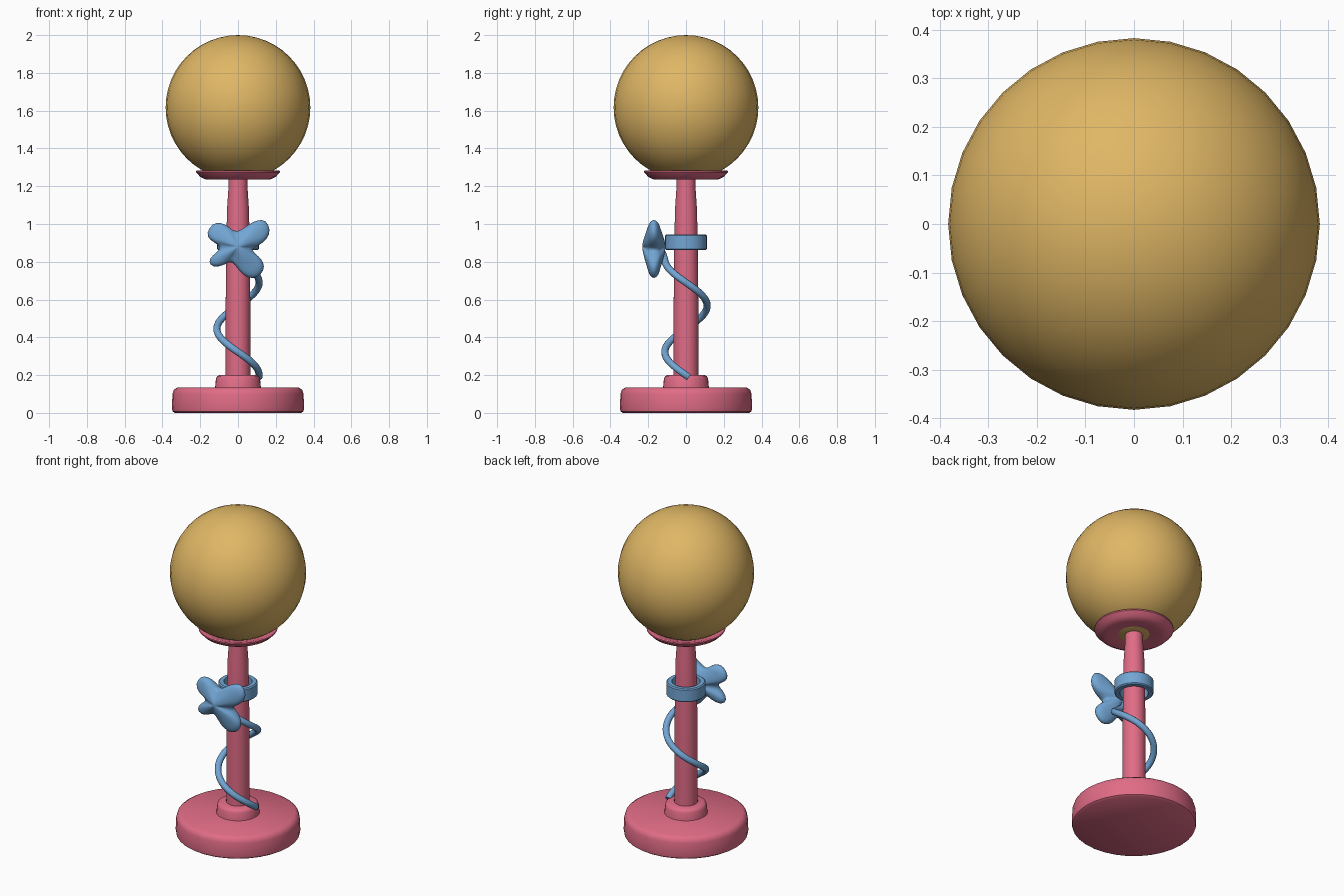
import bpy
import bmesh
from math import sin, cos, pi, radians

cube = bpy.data.objects.get("Cube")
if cube:
    bpy.data.objects.remove(cube, do_unlink=True)


def material(name, rgb):
    mat = bpy.data.materials.new(name)
    mat.use_nodes = True
    mat.diffuse_color = (*rgb, 1)
    bsdf = next(n for n in mat.node_tree.nodes if n.type == 'BSDF_PRINCIPLED')
    bsdf.inputs["Base Color"].default_value = (*rgb, 1)
    return mat


gold = material("gold", (0.74, 0.47, 0.13))
pink = material("pink", (0.75, 0.15, 0.24))
blue = material("blue", (0.17, 0.38, 0.66))


def select(obj):
    bpy.ops.object.select_all(action='DESELECT')
    obj.select_set(True)
    bpy.context.view_layer.objects.active = obj


def finish(name, bm, mat, angle=40):
    bmesh.ops.remove_doubles(bm, verts=bm.verts, dist=1e-5)
    bmesh.ops.recalc_face_normals(bm, faces=bm.faces)
    mesh = bpy.data.meshes.new(name)
    bm.to_mesh(mesh)
    bm.free()
    mesh.materials.append(mat)
    obj = bpy.data.objects.new(name, mesh)
    bpy.context.collection.objects.link(obj)
    select(obj)
    bpy.ops.object.shade_smooth_by_angle(angle=radians(angle))
    return obj


def lathe(name, profile, mat, closed=False):
    """Revolve a (radius, height) profile around the z axis."""
    bm = bmesh.new()
    verts = [bm.verts.new((r, 0, z)) for r, z in profile]
    pairs = list(zip(verts, verts[1:]))
    if closed:
        pairs.append((verts[-1], verts[0]))
    edges = [bm.edges.new(p) for p in pairs]
    bmesh.ops.spin(bm, geom=verts + edges, cent=(0, 0, 0), axis=(0, 0, 1),
                   angle=2 * pi, steps=32, use_merge=False)
    return finish(name, bm, mat)


# Stand
lathe("base", [(0, 0), (0.335, 0), (0.347, 0.008), (0.35, 0.025), (0.347, 0.1),
               (0.34, 0.122), (0.32, 0.135), (0, 0.135)], pink)
lathe("base_collar", [(0.123, 0.13), (0.12, 0.145), (0.117, 0.18), (0.11, 0.194),
                      (0.098, 0.2), (0, 0.2)], pink)
lathe("post", [(0, 0.19), (0.066, 0.19), (0.065, 0.6), (0.062, 0.9),
               (0.058, 1.08), (0.05, 1.2), (0.05, 1.25), (0, 1.25)], pink)

# Dish that carries the globe
lathe("dish", [(0, 1.25), (0.06, 1.25), (0.085, 1.245), (0.15, 1.236), (0.175, 1.237),
               (0.2, 1.25), (0.222, 1.273), (0.222, 1.281), (0.212, 1.284),
               (0.185, 1.275), (0.1, 1.258), (0, 1.256)], pink)

# Globe
bm = bmesh.new()
bmesh.ops.create_uvsphere(bm, u_segments=32, v_segments=24, radius=0.383)
bmesh.ops.translate(bm, verts=bm.verts, vec=(0, 0, 1.617))
finish("globe", bm, gold)

# Loose ring around the post
lathe("ring", [(0.08, 0.862), (0.104, 0.862), (0.11, 0.868), (0.11, 0.938),
               (0.104, 0.944), (0.08, 0.944)], blue, closed=True)

# Vine winding up the post
path = []
for i in range(65):
    z = 0.19 + 0.62 * i / 64
    a = 2 * pi * (z - 0.2) / 0.49
    path.append((0.112 * cos(a), -0.112 * sin(a), z))
path += [(-0.022, -0.12, 0.835), (-0.025, -0.135, 0.865)]
curve = bpy.data.curves.new("vine", 'CURVE')
curve.dimensions = '3D'
curve.bevel_depth = 0.019
curve.bevel_resolution = 3
curve.use_fill_caps = True
spline = curve.splines.new('POLY')
spline.points.add(len(path) - 1)
for point, co in zip(spline.points, path):
    point.co = (*co, 1)
curve.materials.append(blue)
vine = bpy.data.objects.new("vine", curve)
bpy.context.collection.objects.link(vine)
select(vine)
bpy.ops.object.convert(target='MESH')
bpy.ops.object.shade_smooth_by_angle(angle=radians(50))

# Four-lobed ornament: outline shrunk inward in rings, puffed front and back
outline = [(-.01, .945), (.05, .995), (.105, 1.023), (.15, 1.02), (.172, .965),
           (.155, .92), (.11, .885), (.06, .865), (.11, .83), (.137, .795),
           (.137, .755), (.105, .718), (.06, .711), (.015, .74), (-.015, .785),
           (-.04, .805), (-.075, .782), (-.13, .768), (-.158, .8), (-.135, .835),
           (-.09, .865), (-.105, .893), (-.15, .915), (-.168, .95),
           (-.135, 1.003), (-.095, 1.008), (-.05, .99)]
puff = [(0.2, 0.058), (0.45, 0.047), (0.7, 0.034), (0.88, 0.026), (0.98, 0.014)]
rings = ([(s, -h) for s, h in puff] + [(1.02, 0)] + [(s, h) for s, h in reversed(puff)])
bm = bmesh.new()
loops = [[bm.verts.new((x * s, -0.17 + y, 0.88 + (z - 0.88) * s)) for x, z in outline]
         for s, y in rings]
n = len(outline)
for a, b in zip(loops, loops[1:]):
    for i in range(n):
        j = (i + 1) % n
        bm.faces.new((a[i], a[j], b[j], b[i]))
for loop, y in ((loops[0], -0.232), (loops[-1], -0.108)):
    tip = bm.verts.new((0, y, 0.88))
    for i in range(n):
        bm.faces.new((loop[i], loop[(i + 1) % n], tip))
ornament = finish("ornament", bm, blue, 180)
subsurf = ornament.modifiers.new("smooth", 'SUBSURF')
subsurf.levels = subsurf.render_levels = 1
